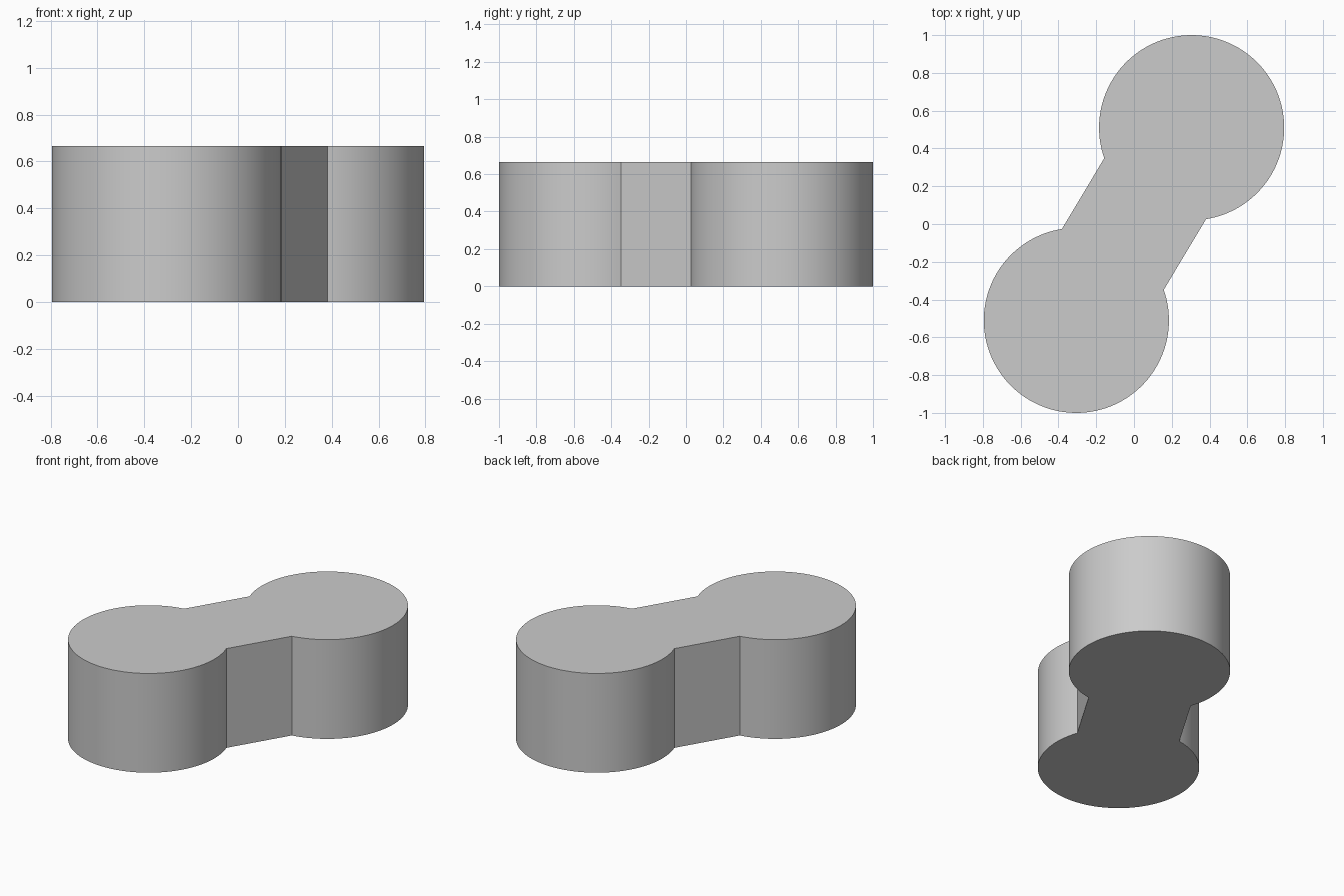
import bpy
import bmesh
from math import asin, atan2, cos, hypot, pi, radians, sin

cube = bpy.data.objects.get("Cube")
if cube:
    bpy.data.objects.remove(cube, do_unlink=True)

HEIGHT = 0.665
RADIUS = 0.49
CENTRE = (0.305, 0.51)
NECK_HALF_WIDTH = 0.314
STEPS = 96

# Plain grey material
grey = bpy.data.materials.new("plain grey")
grey.use_nodes = True
colour = (0.6, 0.6, 0.6, 1)
grey.diffuse_color = colour
grey.node_tree.nodes["Principled BSDF"].inputs["Base Color"].default_value = colour

# Outline: two round lobes, point-symmetric, joined by a straight neck
axis = atan2(CENTRE[1], CENTRE[0])
opening = asin(NECK_HALF_WIDTH / RADIUS)
outline = []
for sign in (1, -1):
    start = axis - pi + opening
    sweep = 2 * (pi - opening)
    for i in range(STEPS + 1):
        a = start + sweep * i / STEPS
        outline.append((sign * (CENTRE[0] + RADIUS * cos(a)),
                        sign * (CENTRE[1] + RADIUS * sin(a))))

# Extrude the outline into a solid block
bm = bmesh.new()
base = bm.faces.new([bm.verts.new((x, y, 0)) for x, y in outline])
top = bmesh.ops.extrude_face_region(bm, geom=[base], use_keep_orig=True)
bmesh.ops.translate(bm, vec=(0, 0, HEIGHT),
                    verts=[v for v in top["geom"] if isinstance(v, bmesh.types.BMVert)])
bmesh.ops.recalc_face_normals(bm, faces=bm.faces)
mesh = bpy.data.meshes.new("double_lobed_block")
bm.to_mesh(mesh)
bm.free()
mesh.materials.append(grey)

block = bpy.data.objects.new("double_lobed_block", mesh)
bpy.context.collection.objects.link(block)

# Smooth curved walls, crisp rims and neck corners
bpy.ops.object.select_all(action="DESELECT")
block.select_set(True)
bpy.context.view_layer.objects.active = block
bpy.ops.object.shade_smooth_by_angle(angle=radians(30))
